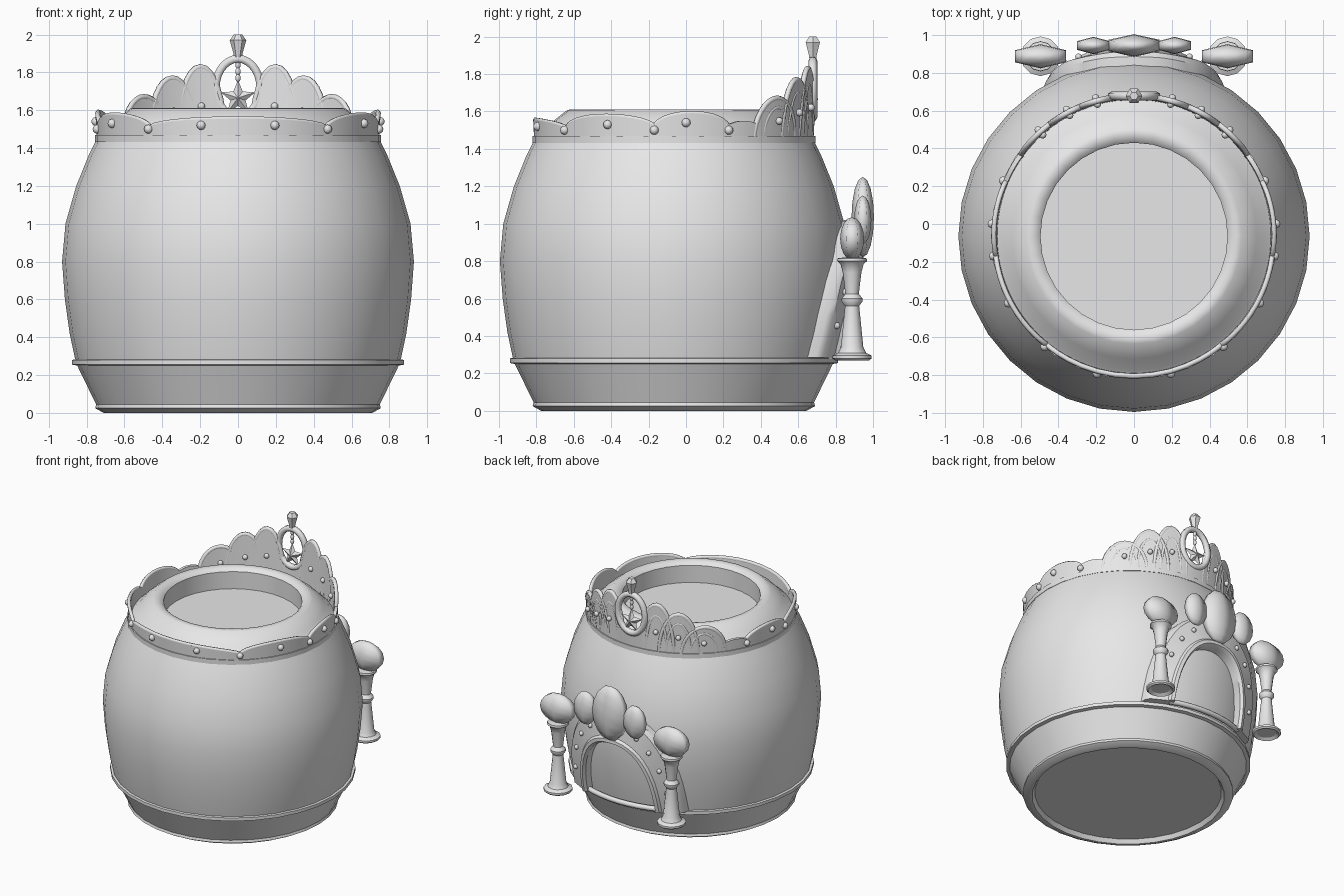
import bpy, bmesh, math
from math import sin, cos, pi, sqrt, radians

if "Cube" in bpy.data.objects:
    bpy.data.objects.remove(bpy.data.objects["Cube"])

CY = -0.065          # axis of the barrel
CROWN_R = 0.735      # middle radius of the crown wall

grey = bpy.data.materials.new("plain_grey")
grey.use_nodes = True
grey.diffuse_color = (0.8, 0.8, 0.8, 1)
grey.node_tree.nodes["Principled BSDF"].inputs["Base Color"].default_value = (0.8, 0.8, 0.8, 1)


def finish(name, bm, angle=35):
    bmesh.ops.recalc_face_normals(bm, faces=bm.faces[:])
    me = bpy.data.meshes.new(name)
    bm.to_mesh(me)
    bm.free()
    ob = bpy.data.objects.new(name, me)
    bpy.context.collection.objects.link(ob)
    me.materials.append(grey)
    bpy.ops.object.select_all(action='DESELECT')
    ob.select_set(True)
    bpy.context.view_layer.objects.active = ob
    bpy.ops.object.shade_smooth_by_angle(angle=radians(angle))
    return ob


def skin(name, rings, closed=False, cap=False, angle=35):
    """Join equal rings of points; closed joins the last ring to the first."""
    bm = bmesh.new()
    rows = [[bm.verts.new(p) for p in ring] for ring in rings]
    n = len(rows[0])
    for i in range(len(rows) if closed else len(rows) - 1):
        a, b = rows[i], rows[(i + 1) % len(rows)]
        for j in range(n):
            k = (j + 1) % n
            bm.faces.new((a[j], a[k], b[k], b[j]))
    if cap:
        bm.faces.new(rows[0])
        bm.faces.new(rows[-1])
    return finish(name, bm, angle)


def lathe(name, profile, x=0, y=CY, n=32, closed=False, cap=True, angle=35):
    rings = [[(x + r * cos(2 * pi * j / n), y + r * sin(2 * pi * j / n), z)
              for j in range(n)] for r, z in profile]
    return skin(name, rings, closed, cap and not closed, angle)


def gem(name, x, y, z, size, seg=6, rings=8, angle=80):
    bm = bmesh.new()
    bmesh.ops.create_uvsphere(bm, u_segments=seg, v_segments=rings, radius=1)
    bmesh.ops.scale(bm, vec=size, verts=bm.verts)
    bmesh.ops.translate(bm, vec=(x, y, z), verts=bm.verts)
    return finish(name, bm, angle)


def tube(name, points, radius, cyclic=False):
    cu = bpy.data.curves.new(name, 'CURVE')
    cu.dimensions = '3D'
    cu.bevel_depth = radius
    cu.bevel_resolution = 1
    cu.use_fill_caps = True
    sp = cu.splines.new('POLY')
    sp.points.add(len(points) - 1)
    for p, co in zip(sp.points, points):
        p.co = (*co, 1)
    sp.use_cyclic_u = cyclic
    sp.use_smooth = True
    cu.materials.append(grey)
    ob = bpy.data.objects.new(name, cu)
    bpy.context.collection.objects.link(ob)
    return ob


# Barrel body, base and rim
BODY = [(0.86, 0.28), (0.89, 0.42), (0.915, 0.6), (0.93, 0.8), (0.912, 1.0),
        (0.855, 1.2), (0.79, 1.36), (0.745, 1.45)]
lathe("barrel_body", BODY, cap=False)
lathe("base_band", [(0.67, 0.03), (0.69, 0.0), (0.71, 0.0), (0.755, 0.025), (0.75, 0.045),
                    (0.85, 0.25), (0.877, 0.255), (0.877, 0.28), (0.85, 0.285)])
lathe("shoulder_and_bowl", [(0.74, 1.46), (0.71, 1.48), (0.65, 1.545), (0.57, 1.608),
                            (0.545, 1.612), (0.515, 1.605), (0.495, 1.585), (0.495, 1.45)], cap=False)
lathe("bowl_floor", [(0.5, 1.445), (0.5, 1.45)])
lathe("crown_band", [(0.735, 1.432), (0.757, 1.432), (0.757, 1.468), (0.735, 1.468)], closed=True)

# Crown wall: lobes given as centre angle from the back, half width, base and top
LOBES = [(15.5, 10, 1.45, 1.83), (28, 11, 1.45, 1.77), (42, 12.5, 1.45, 1.67),
         (60, 9, 1.49, 1.55), (82.5, 16, 1.5, 1.59), (119, 22, 1.5, 1.575), (180, 39.5, 1.5, 1.555)]
OVAL_Z, OVAL_A, OVAL_B = 1.72, 0.118, 0.152


def around(deg, z, r=CROWN_R):
    lean = 0.06 * max(0, min(z, 1.6) - 1.47)
    return ((r + lean) * sin(radians(deg)), CY + (r + lean) * cos(radians(deg)), z)


def crown_height(deg):
    d = abs((deg + 180) % 360 - 180)
    x = CROWN_R * sin(radians(d))
    if d < 90 and x < OVAL_A:      # leave the oval window open
        return OVAL_Z - OVAL_B * sqrt(1 - (x / OVAL_A) ** 2)
    top = 1.5
    for c, w, lo, hi in LOBES:
        if abs(d - c) < w:
            top = max(top, lo + (hi - lo) * sqrt(1 - ((d - c) / w) ** 2))
    return top


wall = []
for i in range(240):
    a = i * 1.5
    h = crown_height(a)
    wall.append([around(a, 1.45, CROWN_R - 0.012), around(a, h, CROWN_R - 0.012),
                 around(a, h, CROWN_R + 0.012), around(a, 1.45, CROWN_R + 0.012)])
skin("crown_wall", wall, closed=True)

# Raised rims and studs on the lobes
for side in (1, -1):
    for n, (c, w, lo, hi) in enumerate(LOBES):
        if c == 60 or (c == 180 and side < 0):
            continue
        tall = c < 50
        steps = 16
        for k, f in enumerate((1.0, 0.62) if tall else (1.0,)):
            pts = []
            for i in range(steps + 1):
                t = pi * i / steps
                z = lo + (hi - lo) * (1 - 0.22 * k) * sin(t)
                pts.append(around(side * (c + w * f * cos(t)), max(z, 1.47)))
            tube("lobe_rim", pts, 0.016 if tall and k == 0 else 0.014)
        if tall:
            for r in (-0.018, 0.018):
                p = around(side * c, lo + (hi - lo) * 0.45, CROWN_R + r)
                gem("lobe_stud", *p, (0.02, 0.02, 0.02), 8, 6)
    for a, z in ((67, 1.5), (85, 1.54), (98, 1.5), (118, 1.53), (141, 1.5), (165, 1.52)):
        gem("crown_stud", *around(side * a, z, CROWN_R + 0.015), (0.024, 0.024, 0.024), 8, 6)

# Oval window with hanging star and finial
WY = CY + CROWN_R + 0.008
tube("oval_window_ring", [(OVAL_A * cos(2 * pi * i / 28), WY, OVAL_Z + OVAL_B * sin(2 * pi * i / 28))
                          for i in range(28)], 0.024, True)
lathe("finial", [(0.02, 1.87), (0.024, 1.9), (0.044, 1.97), (0.022, 2.0)], y=WY, n=6)
for z in (1.84, 1.805, 1.77):
    gem("chain_bead", 0, WY, z, (0.014, 0.014, 0.022), 8, 6)
bm = bmesh.new()
outline = []
for i in range(10):
    r = 0.042 if i % 2 else 0.095
    outline.append(bm.verts.new((r * sin(i * pi / 5), WY, 1.665 + r * cos(i * pi / 5))))
for dy in (-0.028, 0.028):
    mid = bm.verts.new((0, WY + dy, 1.665))
    for i in range(10):
        bm.faces.new((mid, outline[i], outline[(i + 1) % 10]))
finish("hanging_star", bm, 10)


# Arched door frame following the barrel
def on_barrel(x, z, off):
    R = BODY[0][0]
    for (r0, z0), (r1, z1) in zip(BODY, BODY[1:]):
        if z0 <= z <= z1:
            R = r0 + (r1 - r0) * (z - z0) / (z1 - z0)
    return (x, CY + sqrt(R * R - x * x) + off, z)


def arch(a, h, t, e):
    c, s = cos(t), max(0, sin(t))
    return math.copysign(a * abs(c) ** e, c), 0.285 + h * s ** e


SECTION = [(0.48, 0.735, -0.06), (0.48, 0.735, 0.045), (0.46, 0.715, 0.068), (0.345, 0.555, 0.068),
           (0.335, 0.54, 0.085), (0.31, 0.515, 0.085), (0.295, 0.5, 0.06), (0.295, 0.5, -0.06)]
rings = []
for i in range(25):
    t = pi * i / 24
    rings.append([on_barrel(*arch(a, h, t, 0.85), off) for a, h, off in SECTION])
skin("door_frame", rings, cap=True)
tube("door_sill", [on_barrel(-0.32 + 0.08 * i, 0.295, 0.035) for i in range(9)], 0.02)
for i in range(10):
    x, z = arch(0.405, 0.64, pi * (i + 0.7) / 10.4, 0.85)
    gem("frame_stud", *on_barrel(x, z, 0.07), (0.018, 0.018, 0.018), 8, 6)

# Gems above the door
gem("door_gem_centre", 0, 0.945, 1.035, (0.157, 0.06, 0.215))
for s in (1, -1):
    gem("door_gem_side", s * 0.215, 0.945, 1.02, (0.1, 0.046, 0.13))

# Posts with gem tops
POST = [(0.07, 0.285), (0.092, 0.27), (0.105, 0.28), (0.105, 0.295), (0.075, 0.31), (0.06, 0.34),
        (0.042, 0.52), (0.038, 0.56), (0.056, 0.585), (0.056, 0.6), (0.036, 0.625),
        (0.05, 0.74), (0.062, 0.785), (0.08, 0.8), (0.078, 0.815), (0.04, 0.82)]
for s in (1, -1):
    lathe("door_post", POST, x=s * 0.495, y=0.888, n=12)
    gem("post_gem", s * 0.495, 0.888, 0.92, (0.157, 0.064, 0.115))
